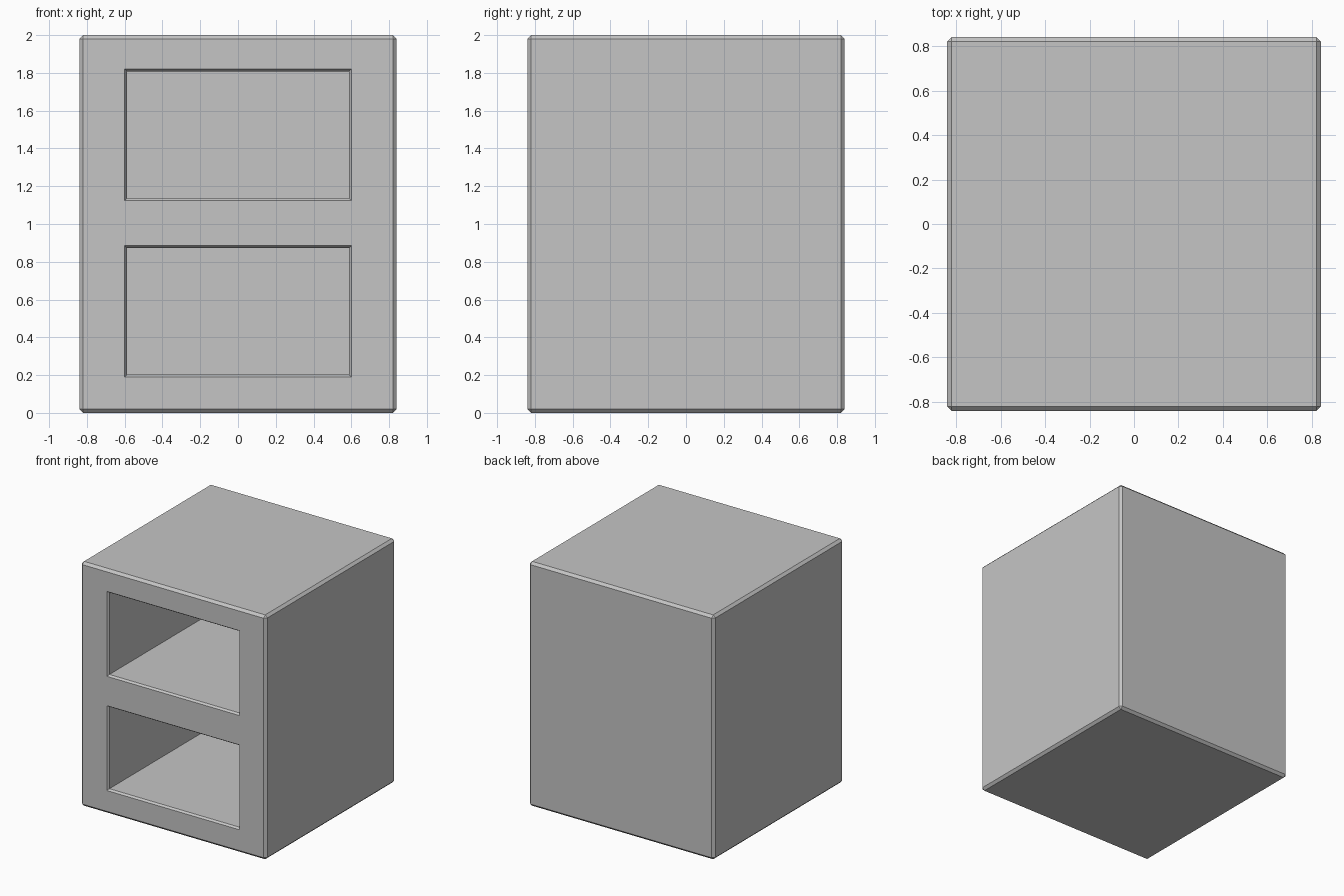
import bpy
import bmesh
from mathutils import Vector

HALF, HEIGHT = 0.84, 2.0      # cabinet half width and height
CHAMFER = 0.02                # outer edges
LIP = 0.017                   # chamfer around the openings
OPEN_HALF = 0.6               # half width of an opening
OPENINGS = [(0.19, 0.885), (1.125, 1.82)]
BACK = 0.6                    # y of the inner back wall

default = bpy.data.objects.get("Cube")
if default:
    bpy.data.objects.remove(default, do_unlink=True)

grey = bpy.data.materials.new("plain grey")
grey.use_nodes = True
colour = (0.56, 0.56, 0.56, 1.0)
grey.diffuse_color = colour
grey.node_tree.nodes["Principled BSDF"].inputs["Base Color"].default_value = colour

# Chamfered box
bm = bmesh.new()
bmesh.ops.create_cube(bm, size=1.0)
bmesh.ops.scale(bm, vec=(2 * HALF, 2 * HALF, HEIGHT), verts=bm.verts)
bmesh.ops.translate(bm, vec=(0, 0, HEIGHT / 2), verts=bm.verts)
bmesh.ops.bevel(bm, geom=bm.edges[:], offset=CHAMFER, segments=1,
                affect='EDGES', clamp_overlap=True)


def front_faces():
    bm.normal_update()
    return [f for f in bm.faces if f.normal.y < -0.99]


def cut_front(co, normal):
    faces = front_faces()
    edges = {e for f in faces for e in f.edges}
    verts = {v for f in faces for v in f.verts}
    bmesh.ops.bisect_plane(bm, geom=faces + list(edges) + list(verts),
                           plane_co=co, plane_no=normal, dist=1e-5)


# Outline the openings on the front
for x in (-OPEN_HALF, OPEN_HALF):
    cut_front(Vector((x, 0, 0)), Vector((1, 0, 0)))
for span in OPENINGS:
    for z in span:
        cut_front(Vector((0, 0, z)), Vector((0, 0, 1)))

panels = []
for f in front_faces():
    c = f.calc_center_median()
    if abs(c.x) < OPEN_HALF and any(a < c.z < b for a, b in OPENINGS):
        panels.append(f)

# Chamfered lips, then the deep compartments
bmesh.ops.inset_individual(bm, faces=panels, thickness=LIP, depth=0)
for f in panels:
    for v in f.verts:
        v.co.y += LIP
moved = bmesh.ops.extrude_discrete_faces(bm, faces=panels)["faces"]
for f in moved:
    for v in f.verts:
        v.co.y = BACK

# extrude_discrete_faces keeps the side walls attached; tidy normals
bmesh.ops.remove_doubles(bm, verts=bm.verts, dist=1e-5)
bmesh.ops.recalc_face_normals(bm, faces=bm.faces)

mesh = bpy.data.meshes.new("cabinet")
bm.to_mesh(mesh)
bm.free()
mesh.materials.append(grey)
cabinet = bpy.data.objects.new("cabinet", mesh)
bpy.context.collection.objects.link(cabinet)
